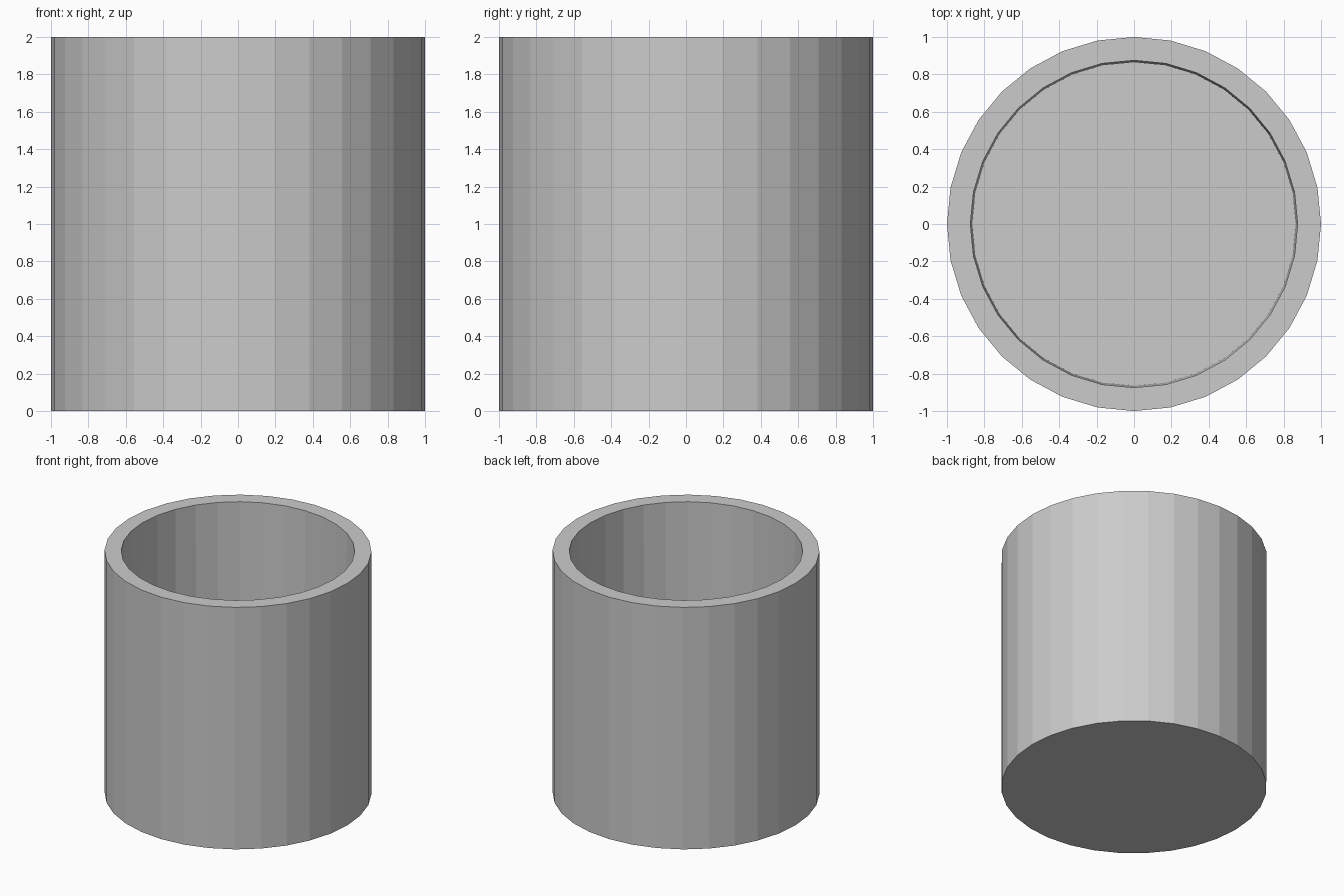
import bpy, bmesh
from math import cos, sin, pi

if "Cube" in bpy.data.objects:
    bpy.data.objects.remove(bpy.data.objects["Cube"])

SIDES = 32
# (radius, z) from the outer base, over the rim, down to the inner floor
PROFILE = [(1.0, 0.0), (1.0, 2.0), (0.875, 2.0), (0.865, 0.125)]

bm = bmesh.new()
rings = [[bm.verts.new((r * cos(2 * pi * i / SIDES), r * sin(2 * pi * i / SIDES), z))
          for i in range(SIDES)] for r, z in PROFILE]

# Outer wall, rim and inner wall
for a, b in zip(rings, rings[1:]):
    for i in range(SIDES):
        j = (i + 1) % SIDES
        bm.faces.new((a[i], a[j], b[j], b[i]))

# Underside and inner floor
bm.faces.new(rings[0][::-1])
bm.faces.new(rings[-1])
bmesh.ops.recalc_face_normals(bm, faces=bm.faces[:])

mesh = bpy.data.meshes.new("cup")
bm.to_mesh(mesh)
bm.free()
bpy.context.collection.objects.link(bpy.data.objects.new("cup", mesh))
